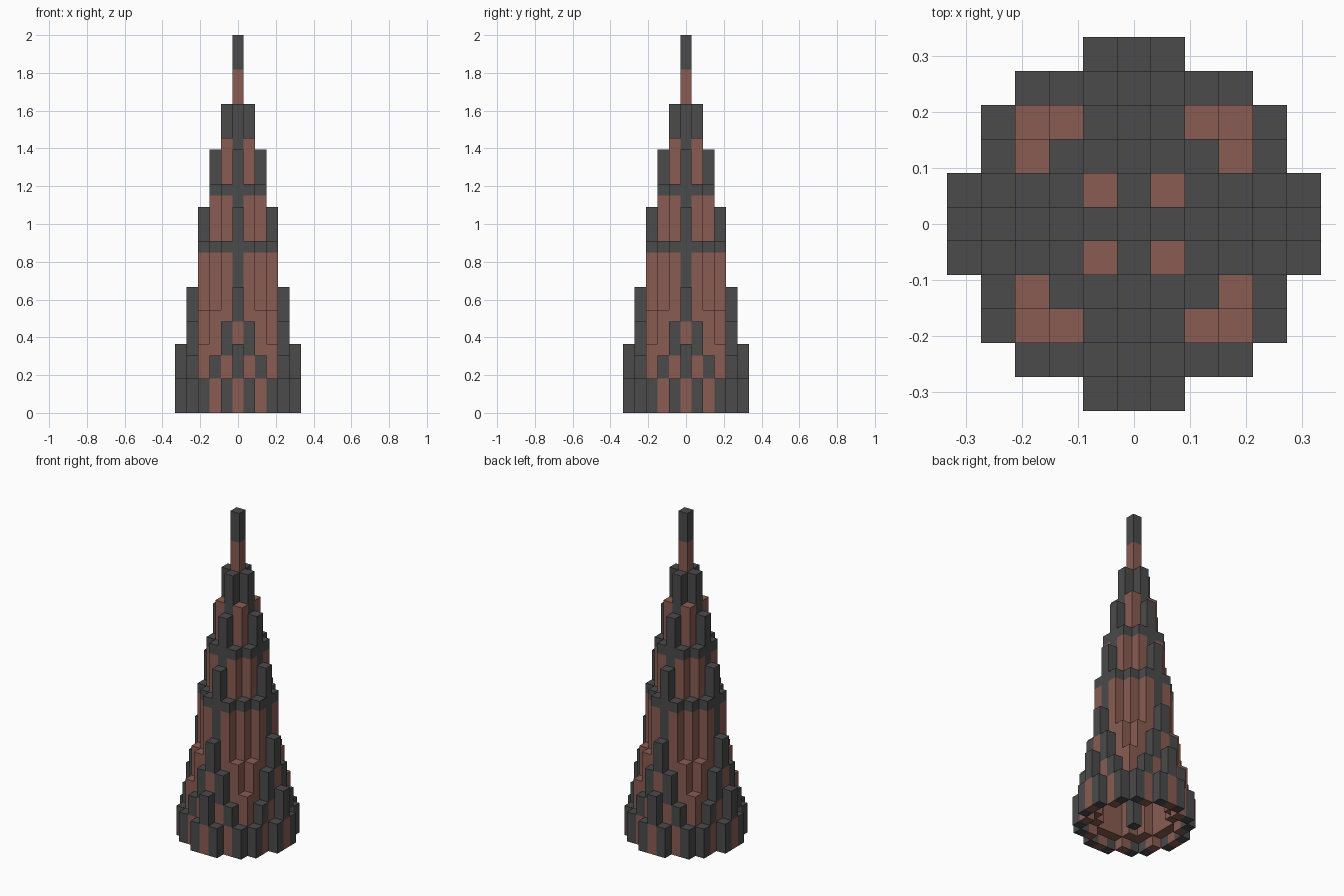
import bpy
import bmesh
from math import radians
from mathutils import Vector

if "Cube" in bpy.data.objects:
    bpy.data.objects.remove(bpy.data.objects["Cube"], do_unlink=True)

UNIT = 2 / 33  # one block


def make_material(name, color):
    mat = bpy.data.materials.new(name)
    mat.use_nodes = True
    mat.diffuse_color = color
    mat.node_tree.nodes["Principled BSDF"].inputs["Base Color"].default_value = color
    return mat


STONE = make_material("dark_grey_stone", (0.07, 0.07, 0.07, 1))
BRICK = make_material("brown_brick", (0.25, 0.108, 0.084, 1))

# Each tier: columns of (x, y, bottom, top of brick, top of stone) in blocks,
# for one eighth of the plan
TIERS = {
    "base_ring": [(5, 0, 0, 3, 6), (5, 1, 0, 0, 3), (4, 2, 0, 3, 5), (4, 3, 0, 0, 3)],
    "lower_ring": [(4, 0, 1, 8, 11), (4, 1, 1, 5, 8), (3, 2, 1, 9, 9), (3, 3, 1, 6, 6)],
    "middle_ring": [(3, 0, 5, 5, 18), (3, 1, 5, 14, 15), (2, 2, 5, 14, 15)],
    "upper_ring": [(2, 0, 14, 14, 23), (2, 1, 14, 19, 20)],
    "top_ring": [(1, 0, 19, 19, 27), (1, 1, 19, 24, 24)],
}


def mirrored(x, y):
    """All positions of a column under the eightfold symmetry."""
    return {(sx * a, sy * b) for a, b in ((x, y), (y, x))
            for sx in (-1, 1) for sy in (-1, 1)}


# Fill the blocks of every tier
parts = {}
for name, columns in TIERS.items():
    blocks = parts[name] = {}
    for x, y, bottom, brick_top, top in columns:
        for px, py in mirrored(x, y):
            for z in range(bottom, top):
                blocks[px, py, z] = 1 if z < brick_top else 0

# Central mast with a brick band under the stone tip
parts["spire"] = {(0, 0, z): int(27 <= z < 30) for z in range(33)}

filled = set().union(*parts.values())
DIRECTIONS = [Vector(d) for d in
              ((1, 0, 0), (-1, 0, 0), (0, 1, 0), (0, -1, 0), (0, 0, 1), (0, 0, -1))]


def build(name, blocks):
    """Skin only the open sides of the blocks, then merge flat areas."""
    bm = bmesh.new()
    for cell, color in blocks.items():
        centre = Vector(cell) + Vector((0, 0, 0.5))
        for d in DIRECTIONS:
            if tuple(int(c) for c in Vector(cell) + d) in filled:
                continue
            u = Vector((d.y, d.z, d.x))
            v = d.cross(u)
            corners = [(centre + (d + u * a + v * b) / 2) * UNIT
                       for a, b in ((-1, -1), (1, -1), (1, 1), (-1, 1))]
            face = bm.faces.new([bm.verts.new(c) for c in corners])
            face.material_index = color
    bmesh.ops.remove_doubles(bm, verts=bm.verts, dist=UNIT / 100)
    bmesh.ops.dissolve_limit(bm, angle_limit=radians(1), verts=bm.verts,
                             edges=bm.edges, delimit={"MATERIAL"})
    mesh = bpy.data.meshes.new(name)
    bm.to_mesh(mesh)
    bm.free()
    mesh.materials.append(STONE)
    mesh.materials.append(BRICK)
    bpy.context.collection.objects.link(bpy.data.objects.new(name, mesh))


for part_name, part_blocks in parts.items():
    build(part_name, part_blocks)
